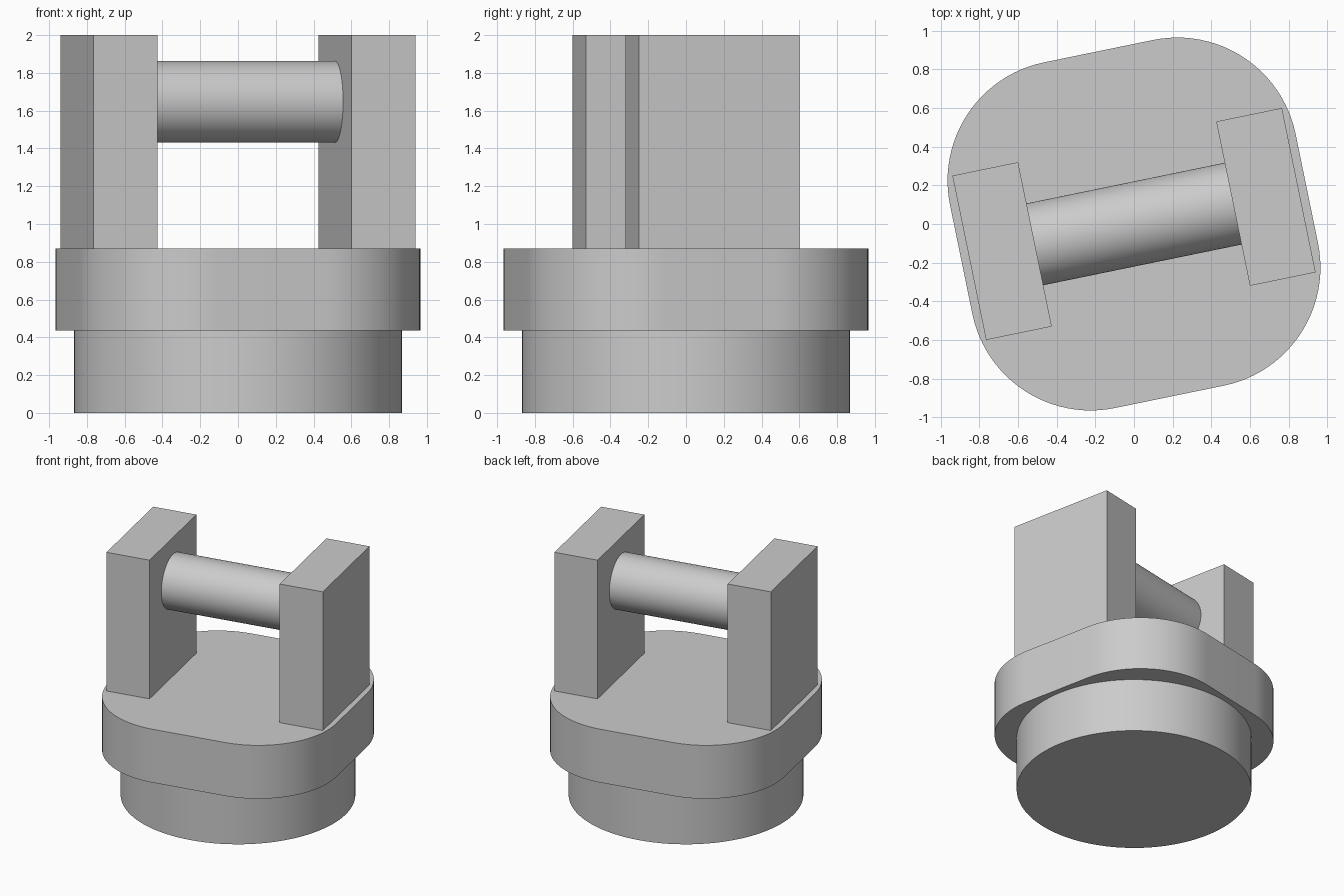
import bpy, bmesh
from math import radians, cos, sin, pi
from mathutils import Matrix

cube = bpy.data.objects.get("Cube")
if cube:
    bpy.data.objects.remove(cube, do_unlink=True)

TURN = Matrix.Rotation(radians(11.6), 4, 'Z')

grey = bpy.data.materials.new("light_grey")
grey.use_nodes = True
grey.diffuse_color = (0.6, 0.6, 0.6, 1)
grey.node_tree.nodes["Principled BSDF"].inputs["Base Color"].default_value = (0.6, 0.6, 0.6, 1)


def finish(name, bm, smooth=False):
    """Turn the part to the shared heading and link it."""
    bm.transform(TURN)
    bmesh.ops.recalc_face_normals(bm, faces=bm.faces)
    mesh = bpy.data.meshes.new(name)
    bm.to_mesh(mesh)
    bm.free()
    mesh.materials.append(grey)
    obj = bpy.data.objects.new(name, mesh)
    bpy.context.collection.objects.link(obj)
    if smooth:
        bpy.ops.object.select_all(action='DESELECT')
        obj.select_set(True)
        bpy.context.view_layer.objects.active = obj
        bpy.ops.object.shade_smooth_by_angle(angle=radians(30))
    return obj


def cylinder(name, radius, depth, matrix):
    bm = bmesh.new()
    bmesh.ops.create_cone(bm, cap_ends=True, segments=96, radius1=radius,
                          radius2=radius, depth=depth, matrix=matrix)
    return finish(name, bm, True)


def rounded_plate(name, half, radius, bottom, top, steps=24):
    bm = bmesh.new()
    inset = half - radius
    outline = []
    for corner in range(4):
        middle = pi / 4 + corner * pi / 2
        cx = inset if cos(middle) > 0 else -inset
        cy = inset if sin(middle) > 0 else -inset
        for i in range(steps + 1):
            a = corner * pi / 2 + i / steps * pi / 2
            outline.append(bm.verts.new((cx + radius * cos(a), cy + radius * sin(a), bottom)))
    face = bm.faces.new(outline)
    lifted = bmesh.ops.extrude_face_region(bm, geom=[face])["geom"]
    verts = [v for v in lifted if isinstance(v, bmesh.types.BMVert)]
    bmesh.ops.translate(bm, vec=(0, 0, top - bottom), verts=verts)
    return finish(name, bm, True)


def box(name, size, centre):
    bm = bmesh.new()
    bmesh.ops.create_cube(bm, size=1, matrix=Matrix.Translation(centre) @ Matrix.Diagonal((*size, 1)))
    return finish(name, bm)


# Round foot and rounded square plate
cylinder("round_base", 0.867, 0.435, Matrix.Translation((0, 0, 0.2175)))
rounded_plate("rounded_plate", 0.913, 0.625, 0.435, 0.87)

# Pair of upright arms
for side, name in ((1, "left_arm"), (-1, "right_arm")):
    box(name, (0.347, 0.868, 1.13), (side * 0.697, 0, 1.435))

# Pin between the arms
cylinder("cross_pin", 0.216, 1.06,
         Matrix.Translation((0, 0, 1.647)) @ Matrix.Rotation(pi / 2, 4, 'Y'))
